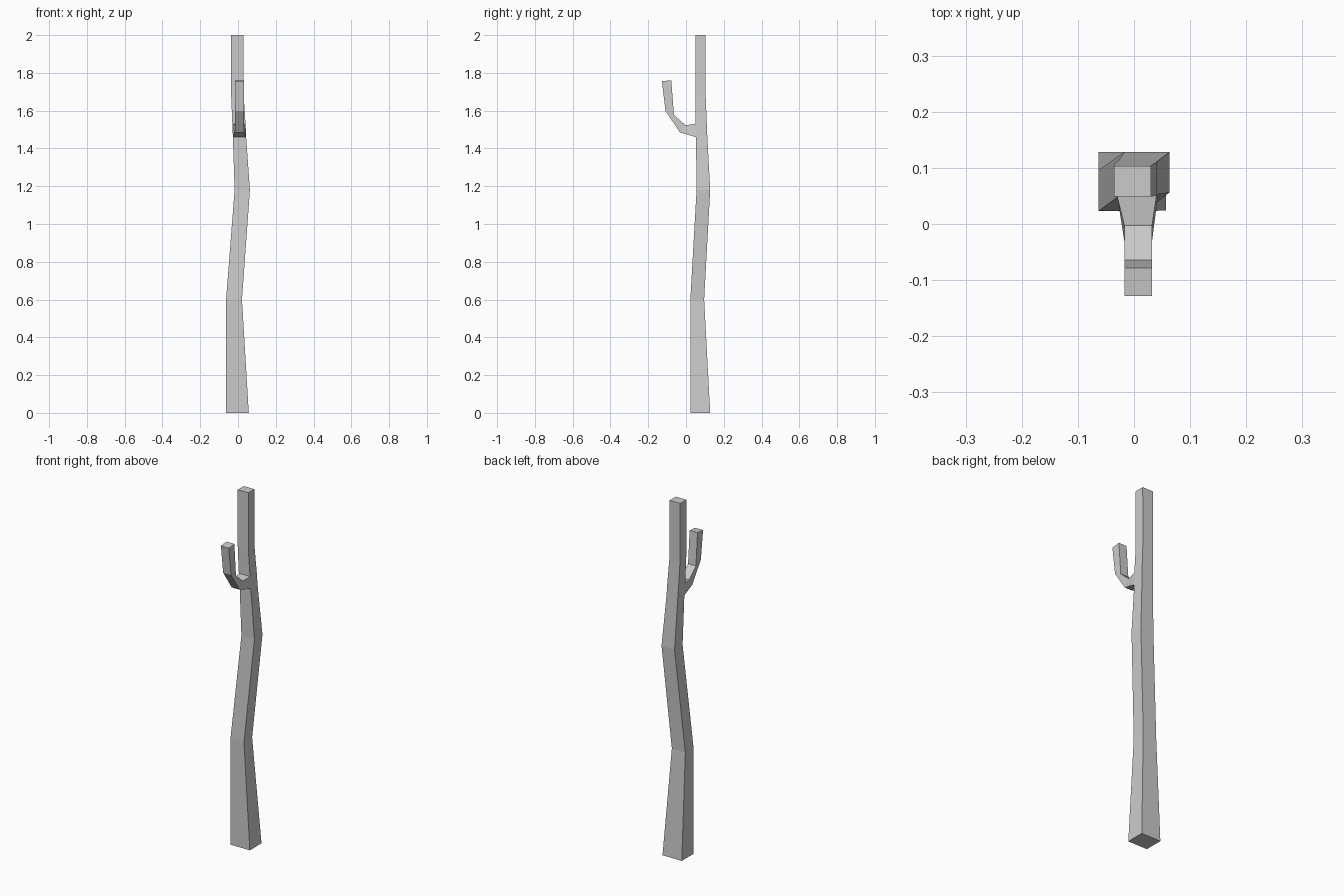
import bpy
import bmesh

if "Cube" in bpy.data.objects:
    bpy.data.objects.remove(bpy.data.objects["Cube"])

bm = bmesh.new()


def ring(points):
    return [bm.verts.new(p) for p in points]


def bridge(a, b):
    return [bm.faces.new((a[i], a[(i + 1) % 4], b[(i + 1) % 4], b[i])) for i in range(4)]


# Trunk sections: z, x range, y range
trunk = [
    (0.00, -0.063, 0.057, 0.024, 0.128),
    (0.60, -0.063, 0.021, 0.023, 0.096),
    (1.18, -0.018, 0.063, 0.056, 0.128),
    (1.46, -0.027, 0.043, 0.053, 0.113),
    (1.53, -0.030, 0.040, 0.050, 0.110),
    (1.68, -0.036, 0.030, 0.049, 0.104),
    (2.00, -0.036, 0.030, 0.049, 0.103),
]
rings = [ring([(x0, y0, z), (x1, y0, z), (x1, y1, z), (x0, y1, z)])
         for z, x0, x1, y0, y1 in trunk]
sides = [bridge(a, b) for a, b in zip(rings, rings[1:])]
bm.faces.new(rings[0][::-1])
bm.faces.new(rings[-1])

# Branch grows out of the trunk's front face: outer y, z and inner y, z
socket = sides[3][0]
last = list(socket.verts)
bm.faces.remove(socket)
branch = [
    (-0.032, 1.485, -0.003, 1.523),
    (-0.108, 1.597, -0.064, 1.578),
    (-0.128, 1.756, -0.078, 1.761),
]
for yo, zo, yi, zi in branch:
    new = ring([(-0.017, yo, zo), (0.032, yo, zo), (0.032, yi, zi), (-0.017, yi, zi)])
    bridge(last, new)
    last = new
bm.faces.new(last)

bmesh.ops.recalc_face_normals(bm, faces=bm.faces)
mesh = bpy.data.meshes.new("trunk_with_branch")
bm.to_mesh(mesh)
bm.free()
bpy.context.collection.objects.link(bpy.data.objects.new("trunk_with_branch", mesh))
